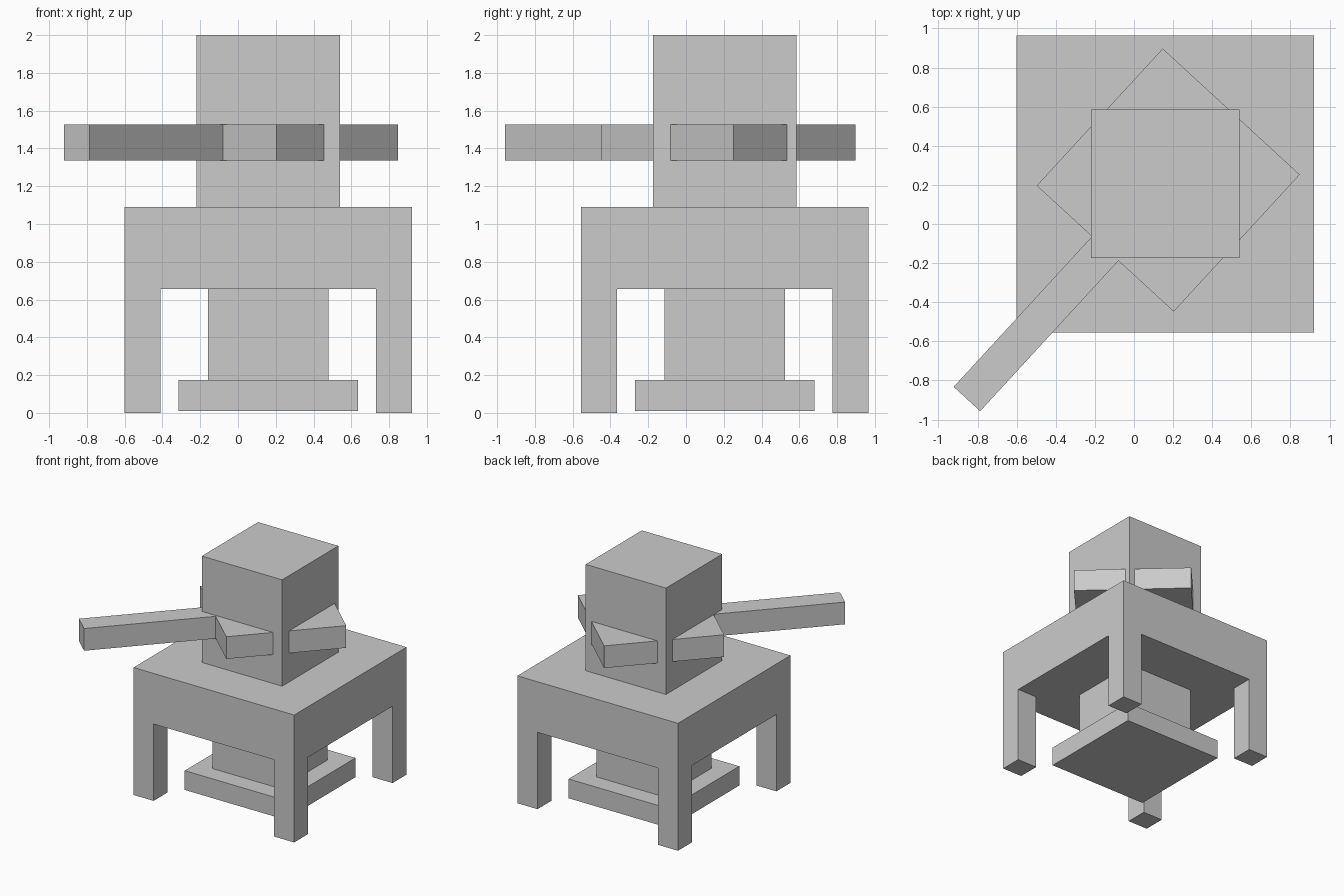
import bpy, bmesh, math
from mathutils import Matrix, Vector

if "Cube" in bpy.data.objects:
    bpy.data.objects.remove(bpy.data.objects["Cube"])

CX, CY = 0.16, 0.205  # shared vertical axis of the body


def finish(name, bm, loc, angle=0.0):
    bmesh.ops.dissolve_limit(bm, angle_limit=0.01, verts=bm.verts, edges=bm.edges)
    bmesh.ops.recalc_face_normals(bm, faces=bm.faces)
    mesh = bpy.data.meshes.new(name)
    bm.to_mesh(mesh)
    bm.free()
    ob = bpy.data.objects.new(name, mesh)
    ob.location = loc
    ob.rotation_euler.z = angle
    bpy.context.collection.objects.link(ob)
    return ob


def block(name, half, z0, z1):
    bm = bmesh.new()
    bmesh.ops.create_cube(bm, size=1, matrix=Matrix.Diagonal((2 * half, 2 * half, z1 - z0, 1)))
    return finish(name, bm, (CX, CY, (z0 + z1) / 2))


def extrude(bm, faces, dz):
    new = bmesh.ops.extrude_face_region(bm, geom=faces)["geom"]
    verts = [g for g in new if isinstance(g, bmesh.types.BMVert)]
    bmesh.ops.translate(bm, verts=verts, vec=Vector((0, 0, dz)))


# Table: 3 x 3 grid thickened upward, corner cells drawn down into legs
half, leg, under, top = 0.76, 0.19, 0.657, 1.09
steps = [-half, leg - half, half - leg, half]
bm = bmesh.new()
grid = [[bm.verts.new((x, y, under)) for y in steps] for x in steps]
cells = {(i, j): bm.faces.new((grid[i][j], grid[i][j + 1], grid[i + 1][j + 1], grid[i + 1][j]))
         for i in range(3) for j in range(3)}
top_copy = bmesh.ops.duplicate(bm, geom=list(cells.values()))["geom"]
upper = [g for g in top_copy if isinstance(g, bmesh.types.BMVert)]
bmesh.ops.translate(bm, verts=upper, vec=Vector((0, 0, top - under)))
bmesh.ops.bridge_loops(bm, edges=[e for e in bm.edges if e.is_boundary])
for i in (0, 2):
    for j in (0, 2):
        face = cells[i, j]
        new = bmesh.ops.extrude_discrete_faces(bm, faces=[face])["faces"]
        bmesh.ops.translate(bm, verts=new[0].verts, vec=Vector((0, 0, -under)))
finish("table_body", bm, (CX, CY, 0))

# Pedestal below and square head above
block("pedestal_base", 0.475, 0.01, 0.175)
block("pedestal_column", 0.32, 0.175, 0.657)
block("head_block", 0.38, 1.09, 2.0)

# Turned square collar with its long handle
s, w, reach = 0.476, 0.092, 1.521
outline = [(-s, -s), (s, -s), (s, s), (-s, s), (-s, w), (-reach, w), (-reach, -w), (-s, -w)]
bm = bmesh.new()
face = bm.faces.new([bm.verts.new((x, y, 0)) for x, y in outline])
extrude(bm, [face], 0.19)
if not any(abs(f.calc_center_median().z) < 1e-5 for f in bm.faces):
    bmesh.ops.holes_fill(bm, edges=[e for e in bm.edges if e.is_boundary])
finish("collar_and_handle", bm, (0.175, 0.2245, 1.337), math.radians(47.4))
